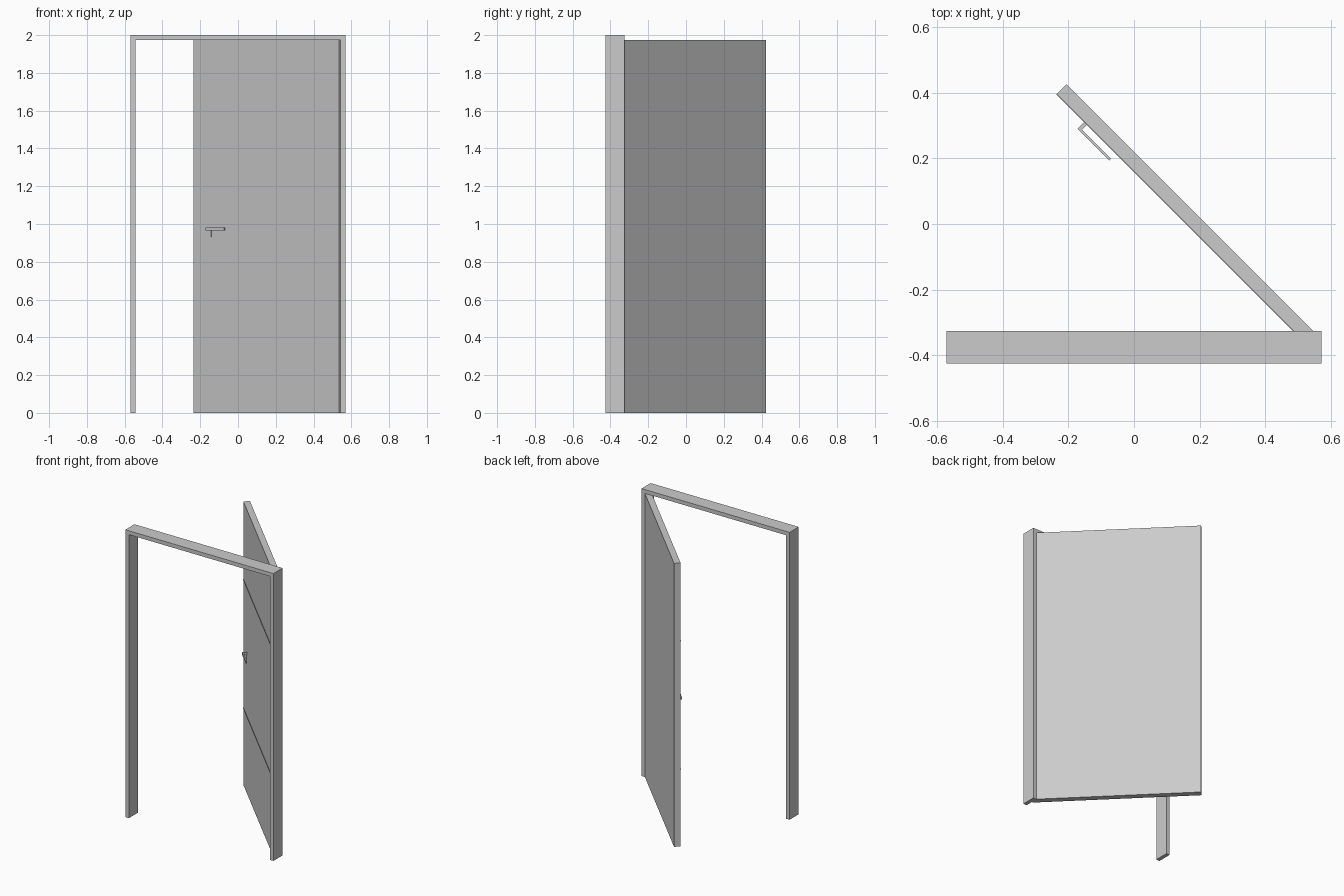
import bpy, bmesh
from math import radians
from mathutils import Matrix

if "Cube" in bpy.data.objects:
    bpy.data.objects.remove(bpy.data.objects["Cube"])

IDENT = Matrix.Identity(4)
# Door space: origin at the hinge corner, +x to the free edge, +y out of the front face
DOOR = Matrix.Translation((0.535, -0.375, 0)) @ Matrix.Rotation(radians(135), 4, 'Z')


def prism(name, pts, direction, mat=IDENT):
    """Extrude a planar outline along a direction."""
    bm = bmesh.new()
    face = bm.faces.new([bm.verts.new(p) for p in pts])
    ext = bmesh.ops.extrude_face_region(bm, geom=[face])
    verts = [g for g in ext["geom"] if isinstance(g, bmesh.types.BMVert)]
    bmesh.ops.translate(bm, verts=verts, vec=direction)
    bmesh.ops.recalc_face_normals(bm, faces=bm.faces)
    me = bpy.data.meshes.new(name)
    bm.to_mesh(me)
    bm.free()
    ob = bpy.data.objects.new(name, me)
    ob.matrix_world = mat
    bpy.context.collection.objects.link(ob)
    return ob


def box(name, x, y, z, mat=DOOR):
    pts = [(x[0], y[0], z[0]), (x[1], y[0], z[0]), (x[1], y[1], z[0]), (x[0], y[1], z[0])]
    return prism(name, pts, (0, 0, z[1] - z[0]), mat)


# Frame: two jambs and a head in one U-shaped outline
W, T, H = 0.57, 0.027, 2.0
outline = [(-W, 0), (-W, H), (W, H), (W, 0), (W - T, 0), (W - T, H - T), (T - W, H - T), (T - W, 0)]
prism("door_frame", [(x, -0.425, z) for x, z in outline], (0, 0.1, 0))

# Door leaf, swung open
box("door_leaf", (0, 1.089), (-0.042, 0), (0.0, 1.973))

# Thin horizontal trim strips on the front face
for i, z in enumerate((0.535, 1.43)):
    box(f"trim_strip_{i + 1}", (0, 1.089), (-0.002, 0.002), (z - 0.004, z + 0.004))

# Lever handle: L-shaped stem and grip
lever = [(0.958, -0.002), (0.970, -0.002), (0.970, 0.030), (0.833, 0.030), (0.833, 0.022), (0.958, 0.022)]
prism("lever_handle", [(x, y, 0.965) for x, y in lever], (0, 0, 0.017), DOOR)

# Narrow keyhole plate under the handle
box("keyhole_plate", (0.955, 0.963), (-0.002, 0.002), (0.93, 0.965))
